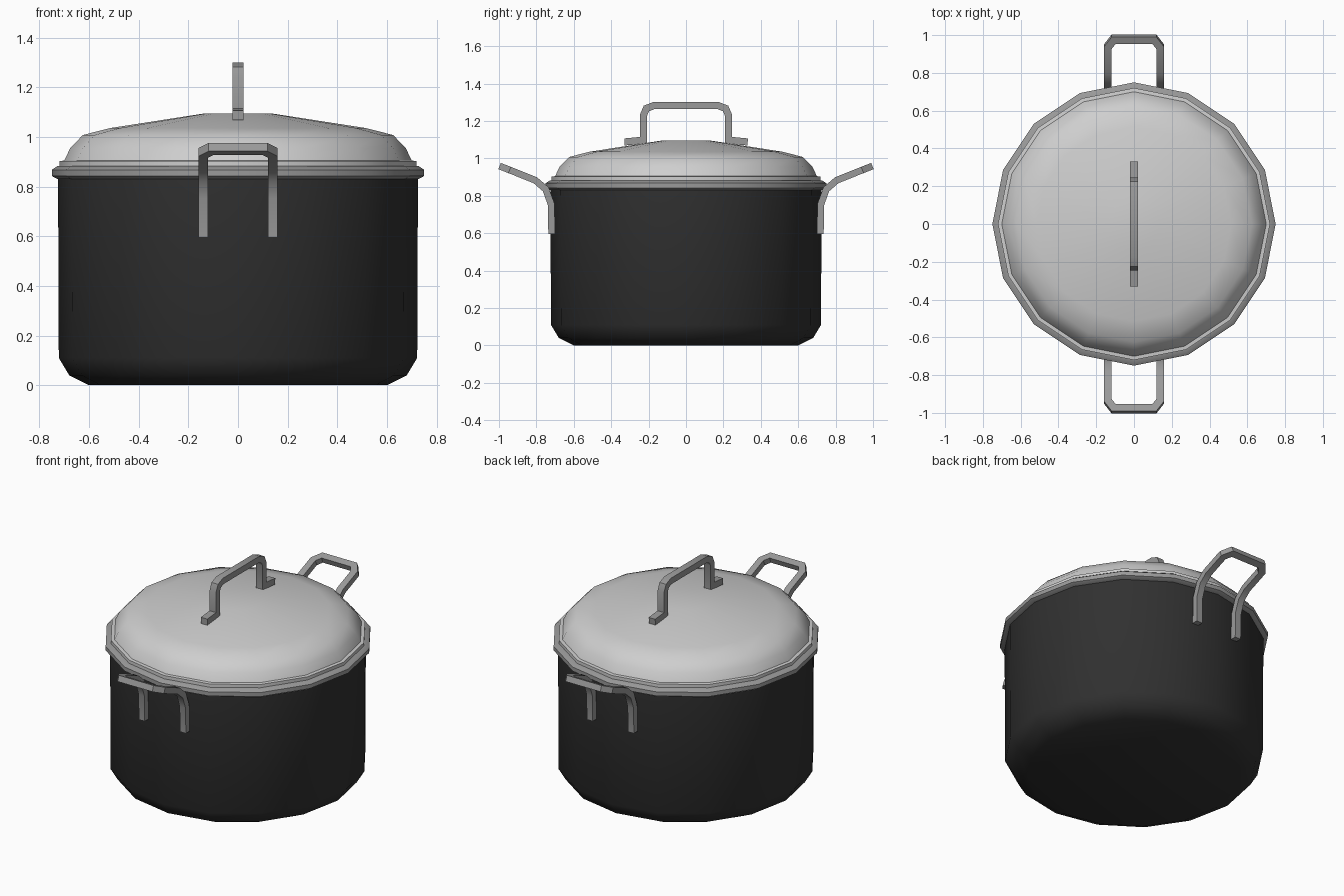
import bpy, bmesh, math
from mathutils import Vector

if "Cube" in bpy.data.objects:
    bpy.data.objects.remove(bpy.data.objects["Cube"])


def material(name, v):
    m = bpy.data.materials.new(name)
    m.diffuse_color = (v, v, v, 1)
    m.use_nodes = True
    m.node_tree.nodes["Principled BSDF"].inputs["Base Color"].default_value = m.diffuse_color
    return m


dark = material("dark enamel", 0.03)
light = material("light metal", 0.62)
grey = material("grey metal", 0.32)


def finish(name, bm, mat, angle):
    bmesh.ops.recalc_face_normals(bm, faces=bm.faces)
    me = bpy.data.meshes.new(name)
    bm.to_mesh(me)
    bm.free()
    me.materials.append(mat)
    ob = bpy.data.objects.new(name, me)
    bpy.context.collection.objects.link(ob)
    bpy.ops.object.select_all(action='DESELECT')
    ob.select_set(True)
    bpy.context.view_layer.objects.active = ob
    bpy.ops.object.shade_smooth_by_angle(angle=math.radians(angle))
    return ob


def bridge(bm, rings, closed):
    n = len(rings[0])
    pairs = list(zip(rings, rings[1:])) + ([(rings[-1], rings[0])] if closed else [])
    for a, b in pairs:
        for i in range(n):
            j = (i + 1) % n
            bm.faces.new((a[i], a[j], b[j], b[i]))
    if not closed:
        bm.faces.new(rings[0])
        bm.faces.new(rings[-1])


def lathe(name, profile, mat, closed=False, angle=40, sides=16):
    bm = bmesh.new()
    rings = [[bm.verts.new((r * math.cos(2 * math.pi * i / sides),
                            r * math.sin(2 * math.pi * i / sides), z))
              for i in range(sides)] for r, z in profile]
    bridge(bm, rings, closed)
    return finish(name, bm, mat, angle)


def sweep(name, path, u, v, mat):
    """Square bar along a path with mitred corners; u, v span the first section."""
    pts = [Vector(p) for p in path]
    dirs = [(b - a).normalized() for a, b in zip(pts, pts[1:])]
    ring = [pts[0] + Vector(u) * s + Vector(v) * t
            for s, t in ((-1, -1), (1, -1), (1, 1), (-1, 1))]
    bm = bmesh.new()
    rings = [[bm.verts.new(c) for c in ring]]
    for k, d in enumerate(dirs):
        p = pts[k + 1]
        nrm = d + dirs[min(k + 1, len(dirs) - 1)]
        ring = [c + d * ((p - c).dot(nrm) / d.dot(nrm)) for c in ring]
        rings.append([bm.verts.new(c) for c in ring])
    bridge(bm, rings, False)
    return finish(name, bm, mat, 30)


# Pot body, rim band and domed lid
lathe("pot_body", [(0.60, 0), (0.68, 0.04), (0.722, 0.11), (0.725, 0.845)], dark)
lathe("pot_rim", [(0.69, 0.83), (0.727, 0.83), (0.75, 0.843), (0.75, 0.868),
                  (0.727, 0.883), (0.69, 0.883)], grey, closed=True, angle=50)
lathe("lid", [(0.72, 0.882), (0.72, 0.903), (0.70, 0.905), (0.676, 0.955),
              (0.625, 1.008), (0.515, 1.036), (0.135, 1.095)], light, angle=50)

# Side loop handles, front and back
leg = [(0.14, 0.718, 0.595), (0.14, 0.721, 0.755), (0.14, 0.75, 0.835),
       (0.14, 0.805, 0.883), (0.14, 0.937, 0.936), (0.108, 0.978, 0.952)]
for name, s in (("front_handle", -1), ("back_handle", 1)):
    half = [(x, s * y, z) for x, y, z in leg]
    path = half + [(-x, y, z) for x, y, z in reversed(half)]
    sweep(name, path, (0.02, 0, 0), (0, 0.018, 0), grey)

# Lid handle with flat feet
half = [(0, -0.33, 1.088), (0, -0.227, 1.098), (0, -0.227, 1.232),
        (0, -0.212, 1.267), (0, -0.174, 1.282)]
path = half + [(x, -y, z) for x, y, z in reversed(half)]
sweep("lid_handle", path, (0.022, 0, 0), (0, 0, 0.019), grey)
